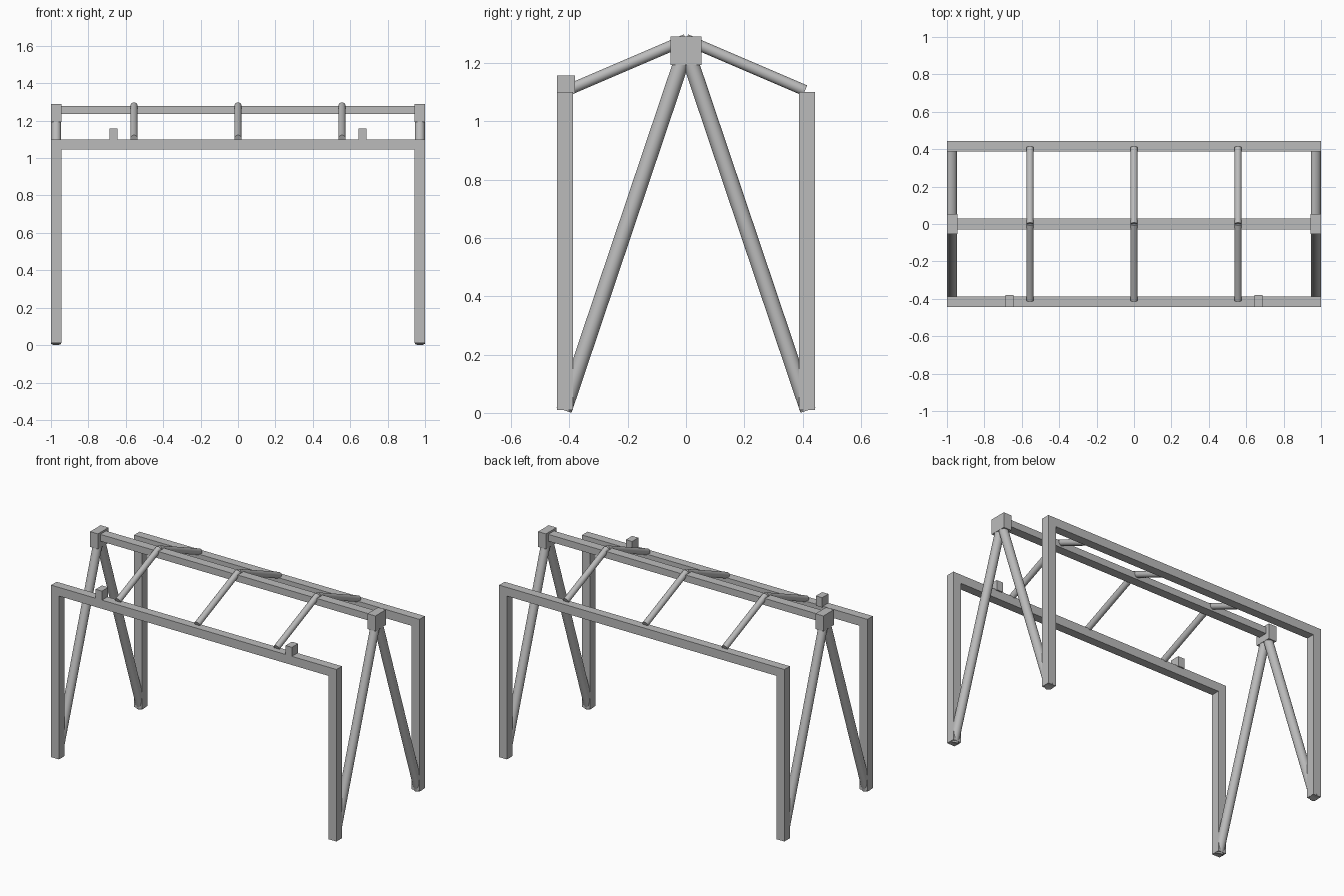
import bpy, math
from mathutils import Vector

cube = bpy.data.objects.get("Cube")
if cube:
    bpy.data.objects.remove(cube, do_unlink=True)

steel = bpy.data.materials.new("grey_steel")
steel.use_nodes = True
GREY = (0.5, 0.5, 0.5, 1)
steel.diffuse_color = GREY
steel.node_tree.nodes["Principled BSDF"].inputs["Base Color"].default_value = GREY


def box(name, lo, hi):
    """Box between two opposite corners."""
    lo, hi = Vector(lo), Vector(hi)
    bpy.ops.mesh.primitive_cube_add(size=1, location=(lo + hi) / 2)
    ob = bpy.context.object
    ob.name = name
    ob.scale = hi - lo
    bpy.ops.object.transform_apply(location=False, rotation=False, scale=True)
    ob.data.materials.append(steel)


def tube(name, start, end, radius):
    """Round bar between two points."""
    start, end = Vector(start), Vector(end)
    axis = end - start
    bpy.ops.mesh.primitive_cylinder_add(
        vertices=32, radius=radius, depth=axis.length, location=(start + end) / 2,
        rotation=axis.to_track_quat("Z", "Y").to_euler())
    ob = bpy.context.object
    ob.name = name
    ob.data.materials.append(steel)
    bpy.ops.object.shade_smooth_by_angle(angle=math.radians(40))


BAR = 0.055        # square bar thickness
HALF_Y = 0.443     # half depth of the frame
TOP = 1.10         # top of the side frames
MID = 1 - BAR / 2
sides = (("left", 1), ("right", -1))
ends = (("front", -1), ("back", 1))

# Side frames: long beam on two posts
for e, sy in ends:
    y0, y1 = sorted((sy * HALF_Y, sy * (HALF_Y - BAR)))
    box(f"{e}_beam", (-1, y0, TOP - BAR), (1, y1, TOP))
    for s, sx in sides:
        x0, x1 = sorted((sx, sx * (1 - BAR)))
        box(f"{e}_{s}_post", (x0, y0, 0.01), (x1, y1, TOP - BAR))
        # Slanted leg from the foot of the post up to the ridge
        tube(f"{e}_{s}_brace", (sx * MID, sy * 0.418, 0.009),
             (sx * MID, 0, 1.25), 0.027)

# Ridge beam with end blocks
box("ridge_beam", (-0.97, -0.029, 1.235), (0.97, 0.029, 1.278))
for s, sx in sides:
    x0, x1 = sorted((sx, sx * (1 - BAR)))
    box(f"{s}_ridge_block", (x0, -0.053, 1.193), (x1, 0.053, 1.29))
    # Small stop on the front beam
    box(f"{s}_stop_block", (sx * 0.666 - 0.022, -HALF_Y, TOP - 0.005),
        (sx * 0.666 + 0.022, -0.38, 1.157))

# Round rafters
for n, x in (("right", -0.556), ("middle", 0), ("left", 0.556)):
    for e, sy in ends:
        tube(f"{e}_{n}_rafter", (x, sy * 0.408, 1.105), (x, 0, 1.28), 0.019)
